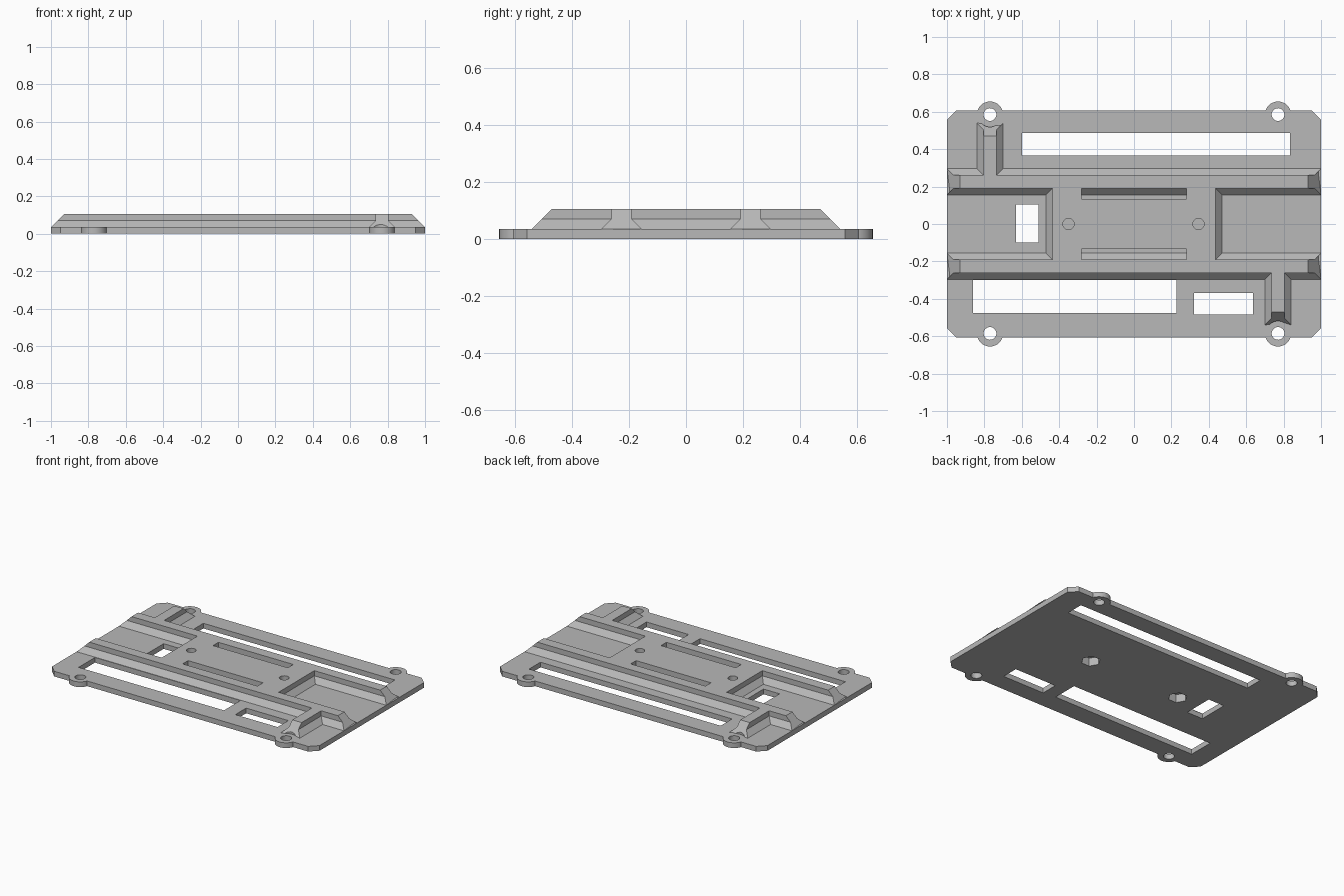
import bpy, math
from mathutils import Matrix, Vector

cube = bpy.data.objects.get("Cube")
if cube:
    bpy.data.objects.remove(cube, do_unlink=True)

BASE, MID, TOP = 0.035, 0.07, 0.105   # plate top, top of skirt, top of rails
SUNK = 0.015                          # raised parts start inside the plate

grey = bpy.data.materials.new("light_grey")
grey.use_nodes = True
colour = (0.48, 0.48, 0.48, 1)
grey.diffuse_color = colour
grey.node_tree.nodes["Principled BSDF"].inputs["Base Color"].default_value = colour


def loft(name, start, end):
    """Solid between two matching rings of points."""
    n = len(start)
    faces = [tuple(range(n))[::-1], tuple(range(n, 2 * n))]
    faces += [(i, (i + 1) % n, (i + 1) % n + n, i + n) for i in range(n)]
    mesh = bpy.data.meshes.new(name)
    mesh.from_pydata(start + end, [], faces)
    # face the normals outward
    import bmesh
    bm = bmesh.new()
    bm.from_mesh(mesh)
    bmesh.ops.recalc_face_normals(bm, faces=bm.faces)
    bm.to_mesh(mesh)
    bm.free()
    mesh.materials.append(grey)
    obj = bpy.data.objects.new(name, mesh)
    bpy.context.collection.objects.link(obj)
    return obj


def prism(name, outline, z0, z1):
    return loft(name, [(x, y, z0) for x, y in outline], [(x, y, z1) for x, y in outline])


def box(name, x0, x1, y0, y1, z0=-0.1, z1=0.2):
    return prism(name, [(x0, y0), (x1, y0), (x1, y1), (x0, y1)], z0, z1)


def disc(name, x, y, r, z0, z1, sides=32):
    ring = [(x + r * math.cos(math.tau * i / sides), y + r * math.sin(math.tau * i / sides))
            for i in range(sides)]
    return prism(name, ring, z0, z1)


def ramp(z):
    """How far a 45 degree end has receded at height z."""
    return max(z - BASE, 0)


# Cross-section shared by rails and arms: upright top on a sloping skirt
SECTION = [(-0.07, SUNK), (-0.07, BASE), (-0.035, MID), (-0.035, TOP),
           (0.035, TOP), (0.035, MID), (0.07, BASE), (0.07, SUNK)]


def combine(obj, other, operation):
    mod = obj.modifiers.new(operation.lower(), "BOOLEAN")
    mod.operation = operation
    mod.solver = "EXACT"
    mod.object = other
    bpy.context.view_layer.objects.active = obj
    bpy.ops.object.modifier_apply(modifier=mod.name)
    bpy.data.objects.remove(other, do_unlink=True)


# Base plate with clipped corners
c, w = 0.05, 0.607
plate = prism("mounting_plate", [(-1, -w + c), (-1 + c, -w), (1 - c, -w), (1, -w + c),
                                 (1, w - c), (1 - c, w), (-1 + c, w), (-1, w - c)], 0, BASE)

# Central pad with sloping feet at both ends, slotted along the rails
pad_ends = [(-0.47, SUNK), (-0.47, BASE), (-0.437, MID), (-0.437, TOP),
            (0.437, TOP), (0.437, MID), (0.47, BASE), (0.47, SUNK)]
pad = loft("centre_pad", [(x, -0.2, z) for x, z in pad_ends], [(x, 0.2, z) for x, z in pad_ends])
for s in (-1, 1):
    ys = sorted((s * 0.133, s * 0.21))
    combine(pad, box("slot_cutter", -0.28, 0.28, ys[0], ys[1], 0), "DIFFERENCE")

parts = [pad]
for s in (-1, 1):
    # Long rail
    y = s * 0.226
    parts.append(loft("rail", [(-1 + ramp(z), y + d, z) for d, z in SECTION],
                      [(1 - ramp(z), y + d, z) for d, z in SECTION]))
    # Short arm reaching towards a screw tab, scooped for the screw head
    x = -s * 0.77
    arm = loft("arm", [(x + d, s * 0.23, z) for d, z in SECTION],
               [(x + d, s * (0.54 - ramp(z)), z) for d, z in SECTION])
    combine(arm, disc("scoop_cutter", x, s * 0.585, 0.066, BASE, 0.2), "DIFFERENCE")
    parts.append(arm)
    # Screw tabs
    for t in (-1, 1):
        parts.append(disc("screw_tab", t * 0.77, s * 0.585, 0.07, 0, BASE))

for part in parts:
    combine(plate, part, "UNION")

# Openings through the plate
for x0, x1, y0, y1 in [(-0.6, 0.833, 0.365, 0.487), (-0.86, 0.228, -0.475, -0.3),
                       (0.32, 0.635, -0.485, -0.37), (-0.63, -0.51, -0.1, 0.105)]:
    combine(plate, box("window_cutter", x0, x1, y0, y1), "DIFFERENCE")

# Screw holes in the tabs
for x in (-0.77, 0.77):
    for y in (-0.585, 0.585):
        combine(plate, disc("hole_cutter", x, y, 0.034, -0.1, 0.2), "DIFFERENCE")

# Blind screw holes above, hexagonal nut pockets below
for x in (-0.35, 0.345):
    combine(plate, disc("screw_cutter", x, 0, 0.03, 0.063, 0.2), "DIFFERENCE")
    combine(plate, disc("nut_cutter", x, 0, 0.06, -0.1, 0.055, 6), "DIFFERENCE")

# Smooth the round walls only
bpy.ops.object.select_all(action="DESELECT")
plate.select_set(True)
bpy.context.view_layer.objects.active = plate
bpy.ops.object.shade_smooth_by_angle(angle=math.radians(20))
